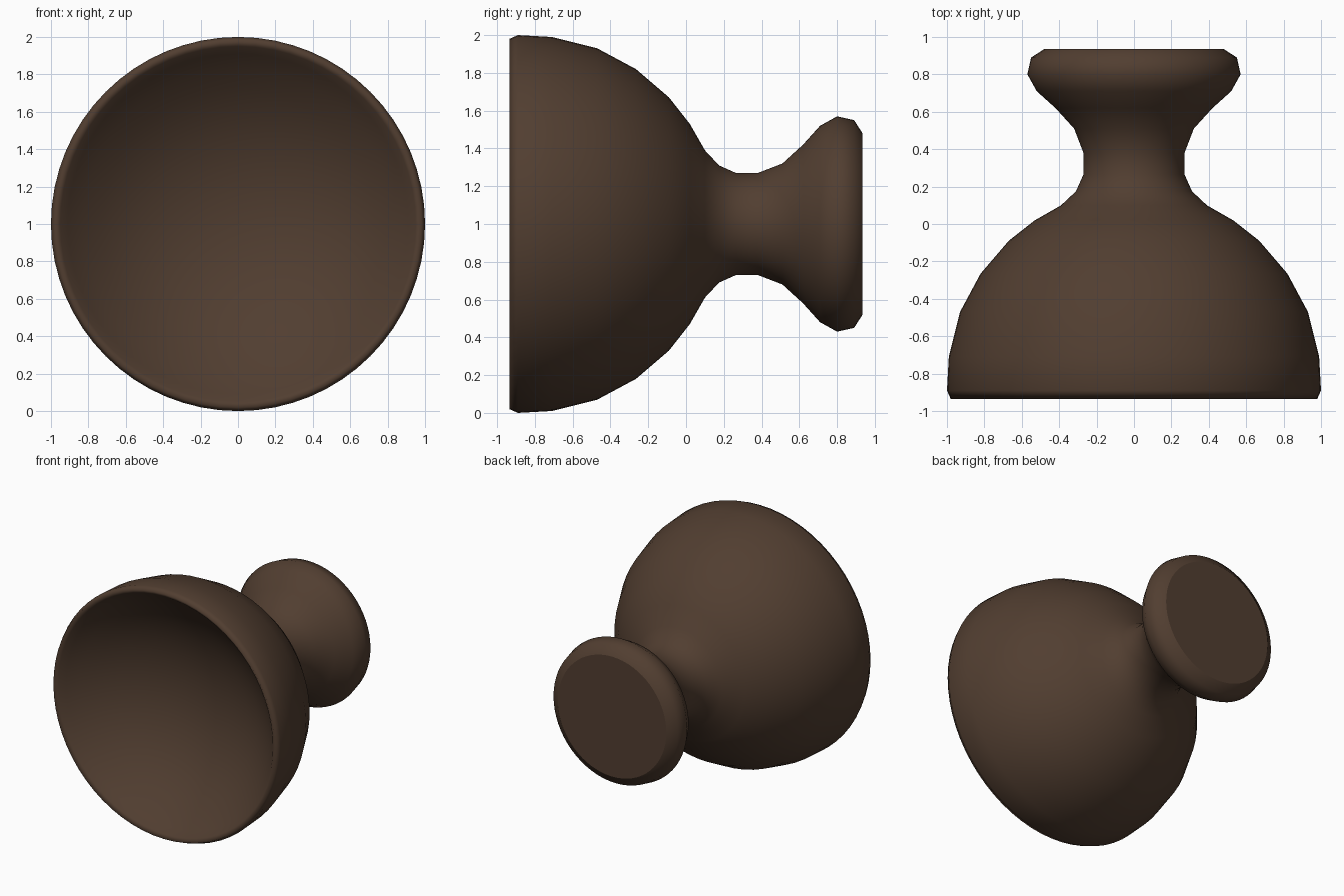
import bpy, bmesh, math

if "Cube" in bpy.data.objects:
    bpy.data.objects.remove(bpy.data.objects["Cube"])

SEGMENTS = 64

# Half profile as (y, radius): bowl interior, rim, outer bowl, neck, foot
inside = [(-0.485, 0.16), (-0.515, 0.32), (-0.57, 0.48), (-0.64, 0.62),
          (-0.715, 0.73), (-0.795, 0.83), (-0.87, 0.91), (-0.915, 0.95)]
outside = [(-0.935, 0.98), (-0.89, 1.0), (-0.71, 0.99), (-0.47, 0.93),
           (-0.265, 0.82), (-0.09, 0.67), (0.02, 0.53), (0.10, 0.39),
           (0.175, 0.31), (0.265, 0.27), (0.38, 0.27), (0.51, 0.32),
           (0.62, 0.42), (0.71, 0.52), (0.80, 0.57), (0.89, 0.55), (0.935, 0.48)]

bm = bmesh.new()


def ring(y, r):
    return [bm.verts.new((r * math.cos(a), y, 1 + r * math.sin(a)))
            for a in (2 * math.pi * i / SEGMENTS for i in range(SEGMENTS))]


# Turned surface
rings = [ring(y, r) for y, r in inside + outside]
for a, b in zip(rings, rings[1:]):
    for i in range(SEGMENTS):
        j = (i + 1) % SEGMENTS
        bm.faces.new((a[i], a[j], b[j], b[i]))

# Centre of the bowl
centre = bm.verts.new((0, -0.475, 1))
for i in range(SEGMENTS):
    bm.faces.new((centre, rings[0][(i + 1) % SEGMENTS], rings[0][i]))

# Flat foot, with a crisp edge
foot = bm.faces.new(rings[-1])
bmesh.ops.recalc_face_normals(bm, faces=bm.faces[:])
for f in bm.faces:
    f.smooth = True
foot.smooth = False
for e in foot.edges:
    e.smooth = False

mesh = bpy.data.meshes.new("footed_cup")
bm.to_mesh(mesh)
bm.free()
cup = bpy.data.objects.new("footed_cup", mesh)
bpy.context.collection.objects.link(cup)

brown = bpy.data.materials.new("dark_brown")
brown.diffuse_color = (0.083, 0.048, 0.030, 1)
brown.use_nodes = True
brown.node_tree.nodes["Principled BSDF"].inputs["Base Color"].default_value = brown.diffuse_color
mesh.materials.append(brown)
